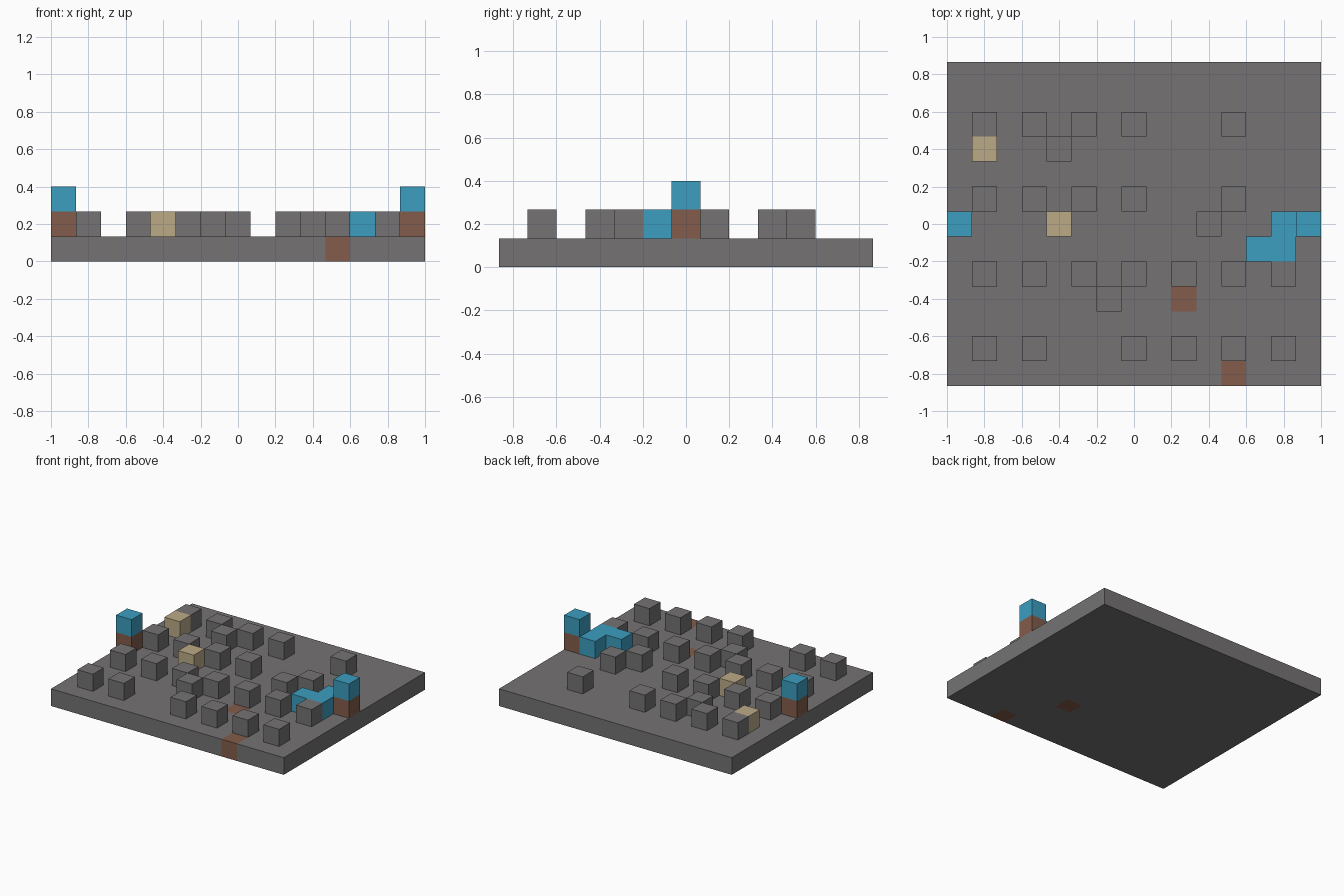
import bpy
import bmesh
from mathutils import Vector

CELL = 2 / 15          # edge of one block
COLS, ROWS = 15, 13

if "Cube" in bpy.data.objects:
    bpy.data.objects.remove(bpy.data.objects["Cube"])


def make_material(name, rgb):
    mat = bpy.data.materials.new(name)
    mat.use_nodes = True
    mat.diffuse_color = (*rgb, 1)
    mat.node_tree.nodes["Principled BSDF"].inputs["Base Color"].default_value = (*rgb, 1)
    return mat


stone = make_material("stone_grey", (0.178, 0.171, 0.171))
sand = make_material("sand", (0.50, 0.40, 0.24))
earth = make_material("earth_brown", (0.223, 0.107, 0.07))
water = make_material("water_blue", (0.045, 0.342, 0.533))


def add_object(name, bm, materials):
    mesh = bpy.data.meshes.new(name)
    bm.to_mesh(mesh)
    bm.free()
    for mat in materials:
        mesh.materials.append(mat)
    obj = bpy.data.objects.new(name, mesh)
    bpy.context.collection.objects.link(obj)
    return obj


def add_block(name, col, row, level, mat):
    bm = bmesh.new()
    bmesh.ops.create_cube(bm, size=CELL)
    obj = add_object(name, bm, [mat])
    obj.location = ((col - COLS // 2) * CELL, (row - ROWS // 2) * CELL, (level + 0.5) * CELL)


# Floor: a slab of cells, two of them earth all the way through
earth_cells = {(9, 3), (11, 0)}
bm = bmesh.new()
bmesh.ops.create_grid(bm, x_segments=COLS, y_segments=ROWS, size=0.5)
bmesh.ops.scale(bm, vec=(COLS * CELL, ROWS * CELL, 1), verts=bm.verts)
top = bmesh.ops.extrude_face_region(bm, geom=bm.faces[:])["geom"]
bmesh.ops.translate(bm, vec=(0, 0, CELL),
                    verts=[v for v in top if isinstance(v, bmesh.types.BMVert)])
bmesh.ops.recalc_face_normals(bm, faces=bm.faces)
corner = Vector((COLS, ROWS, 0)) * CELL / 2
for face in bm.faces:
    inside = (face.calc_center_median() - face.normal * 0.02 + corner) / CELL
    face.material_index = int((int(inside.x), int(inside.y)) in earth_cells)
add_object("floor", bm, [stone, earth])

# Stone pillars standing on the floor: row -> columns
pillars = {
    1: (1, 3, 7, 9, 11, 13),
    3: (6,),
    4: (1, 3, 5, 7, 9, 11, 13),
    6: (10,),
    7: (1, 3, 5, 7, 11),
    9: (4,),
    10: (1, 3, 5, 7, 11),
}
for row, cols in pillars.items():
    for col in cols:
        add_block("stone_pillar", col, row, 1, stone)

# Sand blocks
for col, row in ((1, 9), (4, 6)):
    add_block("sand_block", col, row, 1, sand)

# Side towers: water on an earth base
for col in (0, COLS - 1):
    add_block("tower_base", col, 6, 1, earth)
    add_block("tower_water", col, 6, 2, water)

# Water pool beside the left tower
for col, row in ((13, 6), (13, 5), (12, 5)):
    add_block("pool_water", col, row, 1, water)
